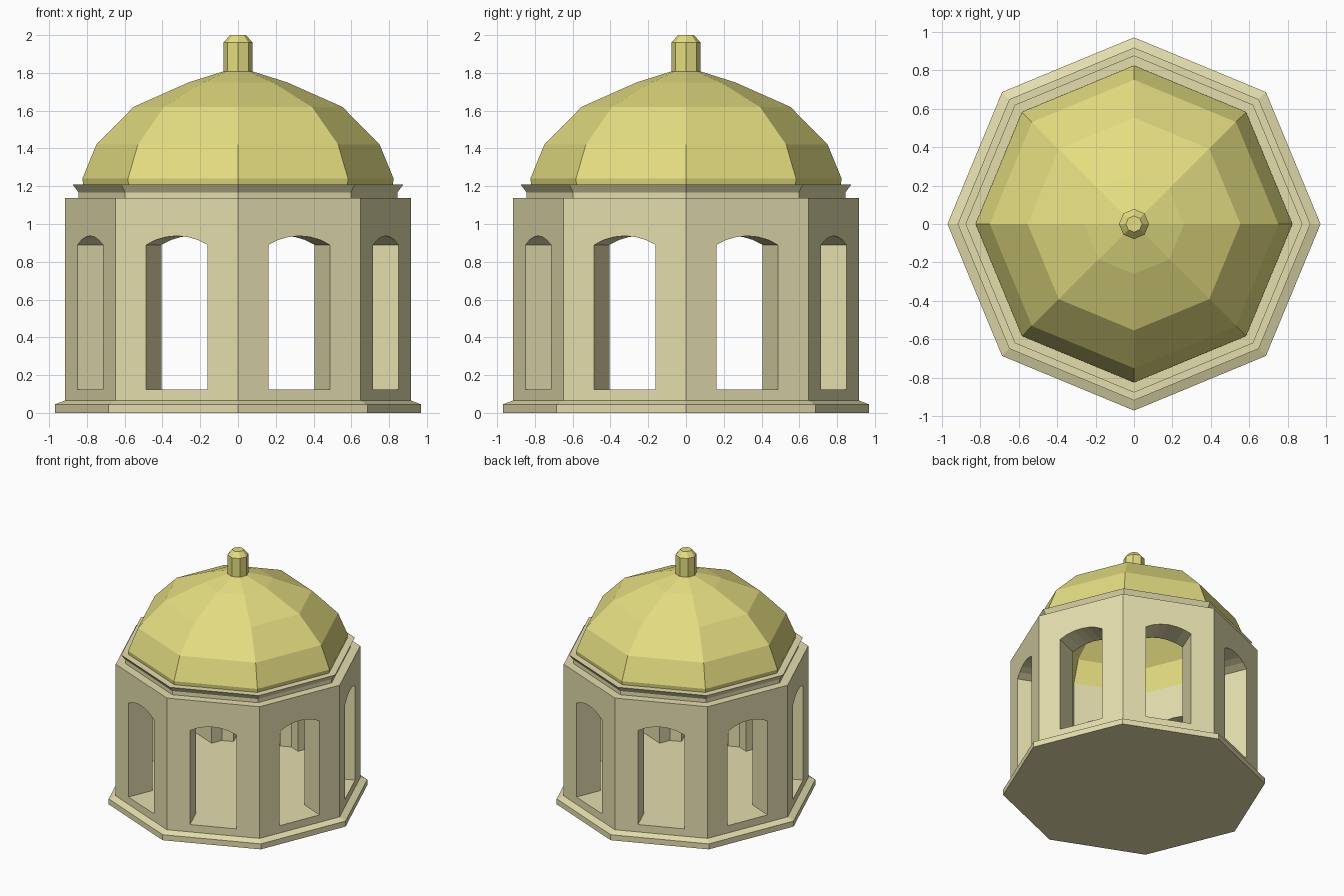
import bpy, bmesh, math
from mathutils import Matrix, Vector

if "Cube" in bpy.data.objects:
    bpy.data.objects.remove(bpy.data.objects["Cube"])

SIDES = 8
FACE_STEP = 2 * math.pi / SIDES


def material(name, color):
    m = bpy.data.materials.new(name)
    m.diffuse_color = color
    m.use_nodes = True
    m.node_tree.nodes["Principled BSDF"].inputs["Base Color"].default_value = m.diffuse_color
    return m


stone = material("stone", (0.78, 0.73, 0.42, 1))
gold = material("gilding", (0.78, 0.73, 0.22, 1))


def make_object(name, bm, mat=None):
    bm.normal_update()
    bmesh.ops.recalc_face_normals(bm, faces=bm.faces[:])
    mesh = bpy.data.meshes.new(name)
    bm.to_mesh(mesh)
    bm.free()
    ob = bpy.data.objects.new(name, mesh)
    bpy.context.collection.objects.link(ob)
    if mat:
        mesh.materials.append(mat)
    return ob


def turned(name, profile, mat=None, loop=False):
    """Octagonal solid from (radius, z) points; loop=True closes it as a ring."""
    bm = bmesh.new()
    rings = []
    for r, z in profile:
        if r == 0:
            rings.append([bm.verts.new((0, 0, z))] * SIDES)
        else:
            rings.append([bm.verts.new((r * math.cos(i * FACE_STEP), r * math.sin(i * FACE_STEP), z))
                          for i in range(SIDES)])
    pairs = list(zip(rings, rings[1:]))
    if loop:
        pairs.append((rings[-1], rings[0]))
    for a, b in pairs:
        for i in range(SIDES):
            j = (i + 1) % SIDES
            corners = list(dict.fromkeys((a[i], a[j], b[j], b[i])))
            if len(corners) > 2:
                bm.faces.new(corners)
    if not loop:
        for ring in (rings[0], rings[-1]):
            if ring[0] is not ring[1]:
                bm.faces.new(ring)
    return make_object(name, bm, mat)


def arch_cutter(angle, half=0.175, sill=0.125, spring=0.89, rise=0.047, steps=6):
    """Segmental-arch prism running from inside the room out past one wall."""
    radius = (half ** 2 + rise ** 2) / (2 * rise)
    sweep = math.asin(half / radius)
    outline = [(-half, sill), (half, sill)]
    for k in range(steps + 1):
        t = sweep * (1 - 2 * k / steps)
        outline.append((radius * math.sin(t), spring + rise - radius + radius * math.cos(t)))
    bm = bmesh.new()
    face = bm.faces.new([bm.verts.new((0.55, y, z)) for y, z in outline])
    ext = bmesh.ops.extrude_face_region(bm, geom=[face])
    moved = [g for g in ext["geom"] if isinstance(g, bmesh.types.BMVert)]
    bmesh.ops.translate(bm, verts=moved, vec=Vector((0.6, 0, 0)))
    bm.transform(Matrix.Rotation(angle, 4, 'Z'))
    return make_object("window_cutter", bm)


def cut(target, cutter):
    mod = target.modifiers.new("cut", 'BOOLEAN')
    mod.operation = 'DIFFERENCE'
    mod.solver = 'EXACT'
    mod.object = cutter
    bpy.context.view_layer.objects.active = target
    bpy.ops.object.modifier_apply(modifier=mod.name)
    bpy.data.objects.remove(cutter)


# Plinth and walls, hollowed to a room with a flush floor
walls = turned("walls", [(0.97, 0), (0.97, 0.045), (0.917, 0.065), (0.917, 1.138)], stone)
cut(walls, turned("room_cutter", [(0.69, 0.125), (0.69, 1.3)]))

# Arched opening in each of the eight walls
for i in range(SIDES):
    cut(walls, arch_cutter((i + 0.5) * FACE_STEP))

# Cornice ring with a flared upper lip
turned("cornice", [(0.69, 1.138), (0.845, 1.138), (0.845, 1.168), (0.876, 1.21), (0.69, 1.21)],
       stone, loop=True)

# Hollow dome shell: outer profile up, inner profile back down
outer = [(0.82, 1.21), (0.824, 1.24), (0.75, 1.42), (0.553, 1.62), (0.26, 1.75), (0.07, 1.81), (0, 1.81)]
inner = [(0, 1.72), (0.22, 1.67), (0.47, 1.56), (0.64, 1.39), (0.69, 1.21)]
turned("dome", outer + inner, gold, loop=True)

# Finial
turned("finial", [(0.078, 1.79), (0.078, 1.96), (0.042, 2.0)], gold)
